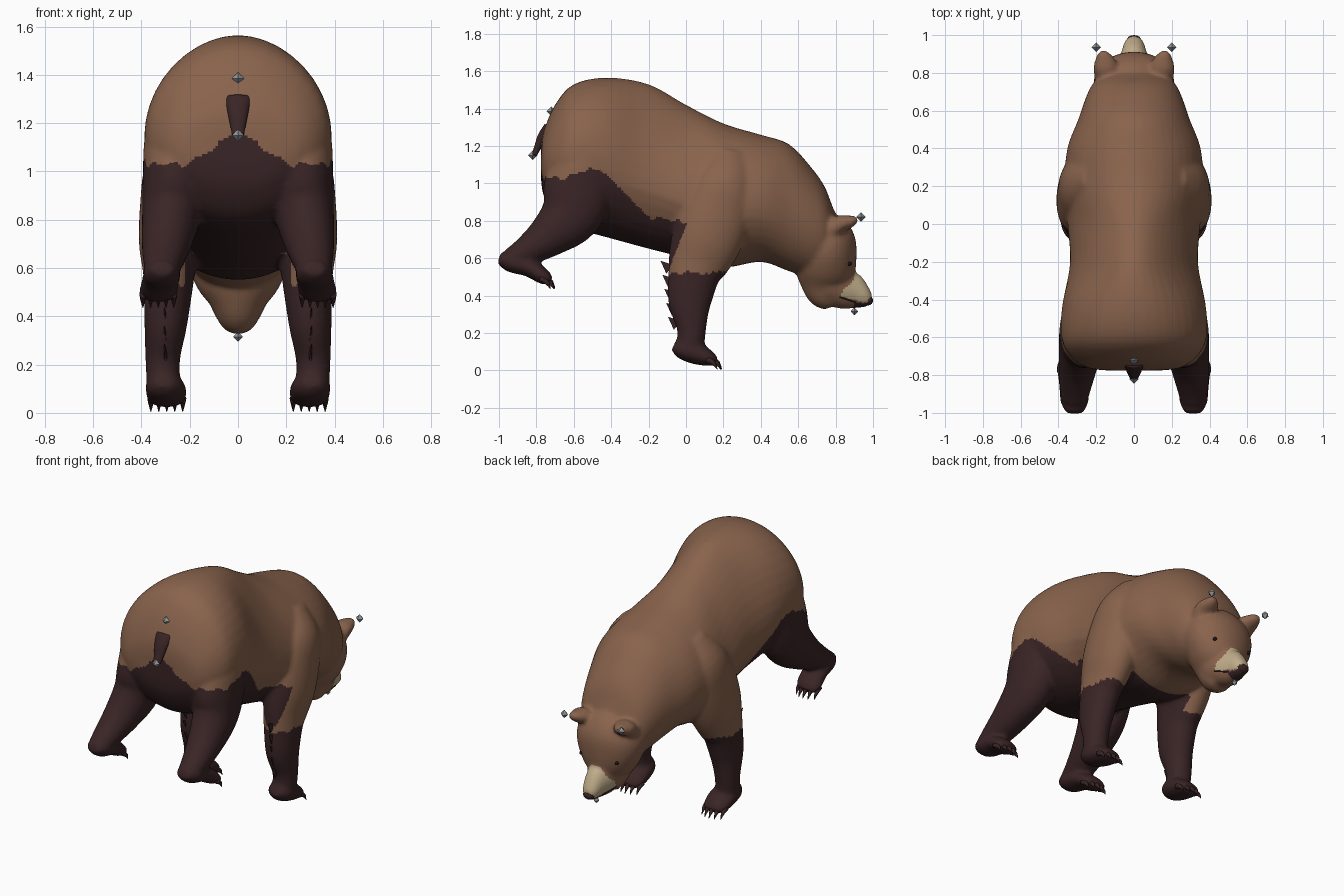
import bpy, bmesh, math
from mathutils import Vector
from mathutils.bvhtree import BVHTree

cube = bpy.data.objects.get("Cube")
if cube:
    bpy.data.objects.remove(cube, do_unlink=True)


def material(name, rgb):
    m = bpy.data.materials.new(name)
    m.use_nodes = True
    m.diffuse_color = (*rgb, 1)
    bsdf = next(n for n in m.node_tree.nodes if n.type == 'BSDF_PRINCIPLED')
    bsdf.inputs["Base Color"].default_value = (*rgb, 1)
    bsdf.inputs["Roughness"].default_value = 0.8
    return m


BROWN = material("brown_fur", (0.25, 0.125, 0.073))
DARK = material("dark_fur", (0.042, 0.018, 0.019))
TAN = material("tan_muzzle", (0.52, 0.41, 0.25))
BLACK = material("eye_black", (0.012, 0.008, 0.008))
GREY = material("grey_marker", (0.29, 0.3, 0.31))


def catmull(points, steps):
    """Smoothly interpolate ring definitions."""
    p = [Vector(q) for q in points]
    p = [p[0]] + p + [p[-1]]
    out = []
    for a, b, c, d in zip(p, p[1:], p[2:], p[3:]):
        for k in range(steps):
            t = k / steps
            out.append(0.5 * (2 * b + (c - a) * t + (2 * a - 5 * b + 4 * c - d) * t ** 2
                              + (3 * b - a - 3 * c + d) * t ** 3))
    return out + [p[-1]]


def loft(name, rings, mat=BROWN, sides=28, steps=4, axis=None, smooth=True):
    """Skin rings (x, y, z, half width, half depth, optional top taper) along a path."""
    rings = catmull(rings, steps)
    centres = [Vector(r[:3]) for r in rings]
    bm = bmesh.new()
    loops = []
    for i, r in enumerate(rings):
        t = axis or (centres[min(i + 1, len(rings) - 1)] - centres[max(i - 1, 0)]).normalized()
        u = Vector((1, 0, 0))
        u = (u - t * u.dot(t)).normalized()
        v = t.cross(u)
        taper = r[5] if len(r) > 5 else 0
        ring = []
        for k in range(sides):
            a = 2 * math.pi * k / sides
            width = r[3] * (1 - taper * max(0, .3 - math.sin(a)))
            ring.append(bm.verts.new(centres[i] + u * width * math.cos(a) + v * r[4] * math.sin(a)))
        loops.append(ring)
    for a, b in zip(loops, loops[1:]):
        for k in range(sides):
            j = (k + 1) % sides
            bm.faces.new((a[k], a[j], b[j], b[k]))
    bm.faces.new(loops[0])
    bm.faces.new(loops[-1])
    bmesh.ops.recalc_face_normals(bm, faces=bm.faces)
    for f in bm.faces:
        f.smooth = smooth
    me = bpy.data.meshes.new(name)
    bm.to_mesh(me)
    bm.free()
    me.materials.append(mat)
    ob = bpy.data.objects.new(name, me)
    bpy.context.collection.objects.link(ob)
    return ob


def mirrored(rings, s):
    return [(s * r[0], *r[1:]) for r in rings]


# Torso and neck: y, belly height, back height, half width, top taper
torso = [(-.775, 1.02, 1.19, .15, 0), (-.76, .93, 1.28, .25, 0), (-.70, .82, 1.42, .335, 0),
         (-.6, .76, 1.53, .385, 0), (-.42, .71, 1.565, .385, .06), (-.2, .65, 1.53, .355, .26),
         (0, .60, 1.42, .37, .28), (.2, .55, 1.32, .38, .12), (.4, .58, 1.26, .36, .07),
         (.55, .53, 1.21, .3, .04), (.67, .5, 1.085, .255, 0), (.74, .52, .985, .22, 0),
         (.78, .57, .885, .17, 0), (.81, .64, .81, .08, 0)]
parts = [loft("torso", [(0, y, (b + t) / 2, w, (t - b) / 2, k) for y, b, t, w, k in torso],
              sides=40, axis=Vector((0, 1, 0)))]

# Head and snout
parts.append(loft("head", [(0, .74, .83, .03, .03), (0, .75, .79, .13, .10), (0, .755, .71, .205, .15),
                           (0, .75, .61, .208, .162), (0, .745, .51, .165, .155),
                           (0, .745, .44, .11, .12), (0, .76, .39, .085, .09),
                           (0, .785, .35, .055, .045)]))
parts.append(loft("snout", [(0, .76, .48, .12, .13), (0, .85, .435, .09, .108),
                            (0, .915, .42, .066, .09), (0, .96, .395, .052, .06),
                            (0, .99, .376, .032, .03)], axis=Vector((0, .98, -.2))))

front_leg = [(.18, .24, 1.14, .1, .11), (.24, .21, 1.0, .145, .17), (.268, .165, .86, .138, .195),
             (.28, .11, .70, .131, .19),
             (.286, .065, .58, .108, .165), (.29, .04, .5, .1, .137), (.3, .02, .36, .088, .115),
             (.312, .03, .22, .072, .078), (.308, .02, .10, .07, .075)]
front_paw = [(.305, -.065, .135, .04, .03), (.305, -.02, .115, .075, .055), (.298, .06, .09, .085, .06),
             (.295, .13, .06, .078, .04), (.295, .165, .045, .05, .02)]
hind_leg = [(.17, -.5, 1.3, .1, .1), (.233, -.54, 1.14, .148, .165), (.258, -.57, .98, .137, .19),
            (.275, -.62, .83, .123, .165),
            (.295, -.74, .715, .105, .115), (.31, -.86, .635, .085, .078), (.315, -.935, .595, .07, .06)]
hind_paw = [(.315, -1.0, .6, .045, .03), (.315, -.94, .582, .075, .056), (.32, -.84, .55, .078, .05),
            (.33, -.76, .5, .08, .042), (.33, -.725, .478, .06, .022)]
ear = [(.13, .75, .72, .07, .06), (.148, .815, .778, .068, .05),
       (.156, .865, .792, .056, .038), (.165, .9, .803, .034, .026), (.17, .92, .81, .012, .01)]
for s in (-1, 1):
    for name, rings in (("front_leg", front_leg), ("front_paw", front_paw),
                        ("hind_leg", hind_leg), ("hind_paw", hind_paw), ("ear", ear)):
        parts.append(loft(name, mirrored(rings, s)))

# Fuse the body parts into one soft skin
for ob in bpy.context.selected_objects:
    ob.select_set(False)
for ob in parts:
    ob.select_set(True)
body = parts[0]
bpy.context.view_layer.objects.active = body
bpy.ops.object.join()
body.name = "body"
remesh = body.modifiers.new("fuse", 'REMESH')
remesh.mode = 'VOXEL'
remesh.voxel_size = 0.011
relax = body.modifiers.new("relax", 'SMOOTH')
relax.iterations = 12
for name in ("fuse", "relax"):
    bpy.ops.object.modifier_apply(modifier=name)

# Colour the skin by region
me = body.data
me.materials.clear()
for m in (BROWN, DARK, TAN):
    me.materials.append(m)


def lerp_line(stops, t):
    for (a, va), (b, vb) in zip(stops, stops[1:]):
        if t <= b:
            return va + (vb - va) * max(0, (t - a) / (b - a))
    return stops[-1][1]


FLANK = [(-.78, 1.03), (-.65, 1.03), (-.52, 1.08), (-.42, 1.05), (-.27, .88), (-.19, .82), (0, .79)]


def region(c):
    x, y, z = abs(c.x), c.y, c.z
    ragged = .008 * math.sin(50 * (x + y)) + .004 * math.sin(120 * (x - y))
    if y > .82:
        if y > .9 and z < .36:
            return 1
        lip = .395 - .23 * (y - .82)
        bridge = y > .82 + .6 * (z - .39) and x < .03 + .6 * (.54 - z)
        return 2 if lip < z < .54 and bridge else 0
    if y < .35 and z < .52 + ragged:
        return 1
    if y < .24 and x < .22 and z < .66:
        return 1
    if y < -.1 + .4 * (z - .52):
        rump = max(0, .14 - .7 * x) if y < -.65 else 0
        return int(z < lerp_line(FLANK, y) + rump + ragged)
    return 0


for f in me.polygons:
    f.use_smooth = True
    f.material_index = region(f.center)

# Surface lookup for the face details
skin = BVHTree.FromPolygons([v.co for v in me.vertices], [p.vertices for p in me.polygons])


def side_hit(s, y, z):
    hit = skin.ray_cast(Vector((s, y, z)), Vector((-s, 0, 0)))[0]
    return hit if hit else Vector((0, y, z))


def ball(name, c, rx, ry, rz, mat):
    rows = [-1, -.92, -.7, -.38, 0, .38, .7, .92, 1]
    rings = [(c[0], c[1], c[2] + rz * h, rx * max(.02, math.sqrt(1 - h * h)),
              ry * max(.02, math.sqrt(1 - h * h))) for h in rows]
    return loft(name, rings, mat, 16, 1)


def marker(name, x, y, z, r=.025):
    loft(name, [(x, y, z - r, .001, .001), (x, y, z, r, r), (x, y, z + r, .001, .001)],
         GREY, 4, 1, smooth=False)


ball("nose", (0, .974, .374), .038, .026, .027, DARK)

for s in (-1, 1):
    eye = side_hit(s, .872, .57)
    ball("eye", eye, .01, .015, .011, BLACK)
    # Mouth line following the skin
    curve = bpy.data.curves.new("mouth_line", 'CURVE')
    curve.dimensions = '3D'
    curve.bevel_depth = .004
    path = curve.splines.new('POLY')
    path.points.add(5)
    for i, p in enumerate(path.points):
        p.co = (*side_hit(s, .82 + .018 * i, .393 - .006 * i), 1)
    curve.materials.append(DARK)
    bpy.context.collection.objects.link(bpy.data.objects.new("mouth_line", curve))
    # Claws
    for i in range(-2, 3):
        back = .006 * i * i
        x = s * (.295 + .033 * i)
        loft("front_claw", [(x, .135 - back, .06, .015, .018), (x, .17 - back, .04, .011, .012),
                            (x, .192 - back, .004, .001, .001)], DARK, 8, 2)
        x = s * (.33 + .032 * i)
        loft("hind_claw", [(x, -.755 - back, .495, .015, .018), (x, -.72 - back, .47, .011, .012),
                           (x, -.7 - back, .435, .001, .001)], DARK, 8, 2)
    # Shaggy tufts behind the front legs
    for i in range(5):
        z = .24 + .075 * i
        y = -.045 - .01 * i
        loft("leg_tuft", [(s * .3, y, z, .008, .035), (s * .305, y - .05, z + .045, .001, .001)],
             DARK, 6, 1, smooth=False)
    marker("ear_marker", s * .2, .935, .82)

# Tail
loft("tail", [(0, -.735, 1.305, .056, .025), (0, -.77, 1.25, .044, .024), (0, -.79, 1.2, .034, .02),
              (0, -.812, 1.15, .024, .014)], DARK, 14)
marker("tail_tip_marker", 0, -.82, 1.15)
marker("tail_root_marker", 0, -.72, 1.385)
marker("chin_marker", 0, .9, .315, .02)
